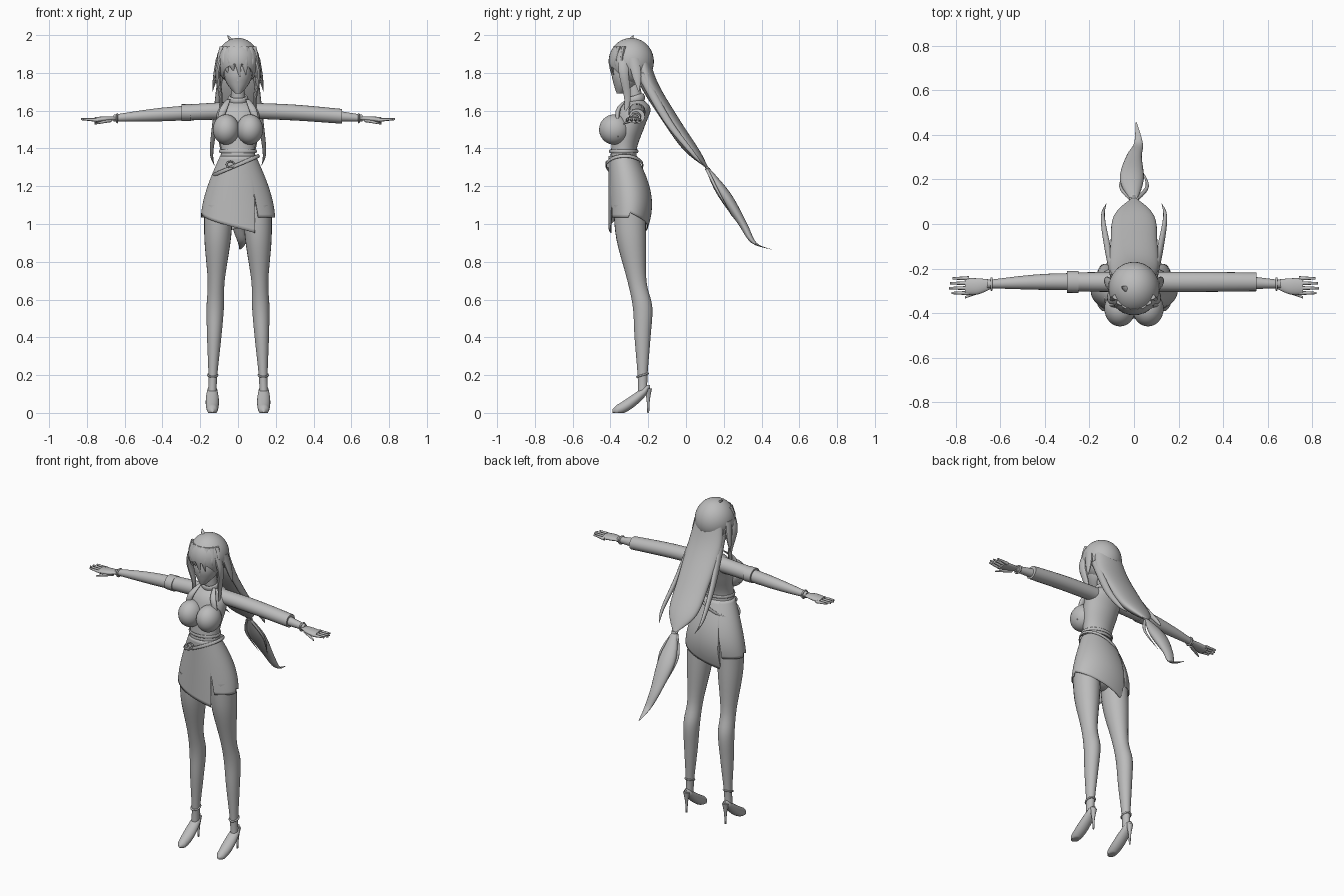
import bpy, bmesh, math
from mathutils import Vector

if "Cube" in bpy.data.objects:
    bpy.data.objects.remove(bpy.data.objects["Cube"], do_unlink=True)

level = .5
grey = bpy.data.materials.new("plain_grey")
grey.use_nodes = True
grey.diffuse_color = (level, level, level, 1)
shader = grey.node_tree.nodes["Principled BSDF"]
shader.inputs["Base Color"].default_value = grey.diffuse_color
SIDES = {"left": 1, "right": -1}


def finish(name, bm):
    bmesh.ops.recalc_face_normals(bm, faces=bm.faces[:])
    mesh = bpy.data.meshes.new(name)
    bm.to_mesh(mesh)
    bm.free()
    mesh.materials.append(grey)
    part = bpy.data.objects.new(name, mesh)
    bpy.context.collection.objects.link(part)
    bpy.ops.object.select_all(action='DESELECT')
    bpy.context.view_layer.objects.active = part
    part.select_set(True)
    bpy.ops.object.shade_smooth_by_angle(angle=math.radians(50))
    return part


def spline(stations, steps=5):
    """Smooth curve through every station."""
    curve = []
    last = len(stations) - 1
    for i in range(last):
        quad = [stations[max(0, min(last, i + k))] for k in (-1, 0, 1, 2)]
        for step in range(steps):
            t = step / steps
            curve.append([b + t * (c - a + t * (2*a - 5*b + 4*c - d + t * (3*(b - c) + d - a))) / 2
                          for a, b, c, d in zip(*quad)])
    return curve + [stations[last]]


def loft(name, axis, points, radii, squash=1, side=1, count=20):
    """Skin elliptical rings lying across an axis; nothing sinks below the ground."""
    across, along = [k for k in range(3) if k != "xyz".index(axis)]
    bm = bmesh.new()
    rings = []
    for *centre, radius in spline([(*p, r) for p, r in zip(points, radii)]):
        ring = []
        for k in range(count):
            angle = math.tau * k / count
            corner = Vector(centre)
            corner[across] += radius * math.cos(angle)
            corner[along] += radius * squash * math.sin(angle)
            corner.x *= side
            corner.z = max(corner.z, 0)
            ring.append(bm.verts.new(corner))
        rings.append(ring)
    for low, high in zip(rings, rings[1:]):
        for k in range(count):
            bm.faces.new((low[k], low[k - 1], high[k - 1], high[k]))
    bm.faces.new(rings[0])
    bm.faces.new(rings[-1])
    return finish(name, bm)


def pair(name, axis, points, radii, squash=1, count=20):
    for word, side in SIDES.items():
        loft(f"{word}_{name}", axis, points, radii, squash, side, count)


def lock(name, points, radius, squash=1, sides=SIDES):
    """Strand of hair that narrows to a point."""
    last = len(points) - 1
    radii = [radius * (1 - .95 * (i / last) ** 2) for i in range(last + 1)]
    for word, side in sides.items():
        loft(f"{word}_{name}", "z", points, radii, squash, side, count=10)


def ball(name, centre, radii, cut=None):
    bm = bmesh.new()
    bmesh.ops.create_uvsphere(bm, u_segments=32, v_segments=20, radius=1)
    bmesh.ops.scale(bm, vec=radii, verts=bm.verts)
    bmesh.ops.translate(bm, vec=centre, verts=bm.verts)
    if cut:
        bmesh.ops.bisect_plane(bm, geom=bm.verts[:] + bm.edges[:] + bm.faces[:],
                               plane_co=cut, plane_no=(0, -1, -1), clear_outer=True)
    return finish(name, bm)


def band(name, centre, width, depth, tilt=(0, 0, 0), thick=.005, height=1):
    """Elliptical strap or ring."""
    bpy.ops.mesh.primitive_torus_add(location=centre, rotation=tilt, major_segments=40, minor_segments=8,
                                     major_radius=width, minor_radius=thick)
    strap = bpy.context.object
    strap.name = name
    strap.scale = (1, depth / width, height)
    strap.data.materials.append(grey)
    bpy.ops.object.shade_smooth_by_angle(angle=math.radians(50))


# Torso, neck and head
ball("hips", (0, -.3, 1.14), (.14, .09, .12))
loft("torso", "z", [(0, -.32, 1.25), (0, -.33, 1.38), (0, -.3, 1.52), (0, -.27, 1.61), (0, -.26, 1.66)],
     [.12, .09, .11, .11, .04], squash=.75, count=32)
loft("neck", "z", [(0, -.26, 1.6), (0, -.28, 1.76)], [.04, .033])
loft("face", "z", [(0, -.35, 1.69), (0, -.32, 1.74), (0, -.31, 1.8), (0, -.3, 1.9)],
     [.015, .057, .075, .07], squash=1.1, count=28)
loft("nose", "z", [(0, -.38, 1.76), (0, -.38, 1.81)], [.01, .004], count=8)
for word, side in SIDES.items():
    ball(word + "_bust", (side * .063, -.38, 1.5), (.07, .08, .08))

# Jacket with collar, lapels, one long sleeve and one rolled sleeve
band("collar", (0, -.27, 1.66), width=.045, depth=.045, tilt=(.3, 0, 0), thick=.01, height=2)
pair("lapel", "z", [(.05, -.31, 1.66), (.08, -.36, 1.6), (.12, -.36, 1.46)], [.01, .02, .005], squash=.6)
loft("left_sleeve", "x", [(.06, -.26, 1.6), (.3, -.26, 1.59), (.55, -.26, 1.57)], [.045, .045, .042], squash=.93)
loft("right_sleeve", "x", [(.06, -.26, 1.6), (.28, -.26, 1.59)], [.046, .042], side=-1)
loft("right_cuff", "x", [(.25, -.26, 1.59), (.3, -.26, 1.59)], [.05, .049], squash=.9, side=-1)

# Arms, hands and fingers
pair("arm", "x", [(.07, -.26, 1.6), (.4, -.26, 1.58), (.66, -.27, 1.56)], [.04, .036, .018])
pair("palm", "x", [(.64, -.27, 1.56), (.7, -.28, 1.556), (.76, -.28, 1.55)], [.02, .036, .037], squash=.4)
for finger in range(4):
    y = -.31 + .022 * finger
    tip = .835 - .012 * abs(finger - 1.3)
    pair(f"finger_{finger + 1}", "x", [(.74, y, 1.55), (tip, y, 1.555)], [.01, .005], count=8)
pair("thumb", "x", [(.67, -.29, 1.55), (.76, -.33, 1.53)], [.014, .005], squash=.8, count=10)

# Legs lean outward slightly toward the foot
leg = [(1.1, -.3, .085), (.92, -.29, .078), (.7, -.26, .05), (.56, -.23, .051), (.4, -.23, .042),
       (.2, -.23, .026), (.1, -.23, .025)]
pair("leg", "z", [(.14 - .035 * z, y, z) for z, y, r in leg], [r * .9 for z, y, r in leg], squash=1.12, count=24)

# High-heeled shoes follow a rising arch
foot = .136
arch = [k / 10 for k in range(11)]
pair("shoe", "y", [(foot, -.39 + .2 * t, .01 + .13 * t ** 1.5) for t in arch],
     [.008 + .027 * math.sin(math.pi * t) ** .4 for t in arch])
pair("heel", "z", [(foot, -.2, .13), (foot, -.2, .07), (foot, -.2, 0)], [.02, .009, .005], count=12)
for word, side in SIDES.items():
    band(word + "_ankle_strap", (side * .134, -.23, .2), width=.025, depth=.03, tilt=(.3, 0, 0))
    band(word + "_bracelet", (side * .64, -.27, 1.56), width=.022, depth=.025, tilt=(0, math.pi / 2, 0))

# Wrap skirt: flat front, full seat, slanted hem, slits at front and back
WAIST = 1.36


def skirt_point(angle, z):
    drop = (WAIST - z) / .36
    width = .095 + .103 * math.sin(math.pi / 2 * min(max(drop, 0), 1))
    front, back = -.41, -.26 + .08 * math.sin(2.2 * drop)
    return (width * math.cos(angle), (front + back) / 2 + (back - front) / 2 * math.sin(angle), z)


def hem(degrees):
    turn = (degrees - 120) % 180
    if turn < 3:
        return 1.17
    return 1.035 if turn < 60 else 1.06 - .11 * (turn - 60) / 120


bm = bmesh.new()
rows, columns = 20, []
for degrees in range(0, 360, 3):
    low = hem(degrees)
    columns.append([bm.verts.new(skirt_point(math.radians(degrees), WAIST + (low - WAIST) * j / rows))
                    for j in range(rows + 1)])
for k, column in enumerate(columns):
    before = columns[k - 1]
    for j in range(rows):
        bm.faces.new((before[j], before[j + 1], column[j + 1], column[j]))
shell = finish("wrap_skirt", bm).modifiers.new("thickness", 'SOLIDIFY')
shell.thickness = .005

# Belts and buckle
band("waist_belt", (0, -.33, 1.385), width=.095, depth=.074, height=2)
band("slanted_belt", (-.01, -.325, 1.31), width=.13, depth=.096, tilt=(0, -.4, 0), height=2)
band("buckle", (-.04, -.42, 1.315), width=.02, depth=.016, tilt=(math.pi / 2, 0, 0))

# Hair: cap, long gathered back, tie and tail
ball("hair_cap", (0, -.29, 1.86), (.115, .12, .125), cut=(0, -.41, 1.85))
loft("long_hair", "z", [(0, -.24, 1.92), (0, -.2, 1.75), (0, -.08, 1.55), (0, .03, 1.39), (0, .11, 1.3)],
     [.08, .11, .105, .092, .015], squash=.45, count=32)
band("hair_tie", (0, .11, 1.3), width=.016, depth=.016, tilt=(-.6, 0, 0))
loft("hair_tail", "z", [(0, .11, 1.3), (-.01, .2, 1.16), (0, .3, 1), (.02, .36, .9), (.01, .455, .865)],
     [.014, .054, .035, .02, .003], squash=.7)
lock("tail_wisp", [(.01, .11, 1.29), (.06, .17, 1.17), (.03, .25, 1.03)], radius=.01)
lock("trailing_strand", [(.09, -.24, 1.8), (.12, -.1, 1.55), (.14, .03, 1.38), (.125, .09, 1.31)],
     radius=.016, squash=1.7)
lock("side_lock", [(.08, -.33, 1.9), (.108, -.33, 1.8), (.09, -.31, 1.66), (.095, -.33, 1.54)],
     radius=.016, squash=1.9)
lock("ear_lock", [(.1, -.28, 1.88), (.12, -.26, 1.78), (.135, -.25, 1.7)], radius=.016, squash=2)

# Fringe of pointed locks around the forehead, and one stray lock on top
for k in range(7):
    angle = math.radians(21 * (k - 3))
    x, y = .1 * math.sin(angle), -.11 * math.cos(angle)
    tip = 1.775 + .015 * (k % 3)
    lock(f"fringe_{k + 1}", [(x * .8, y * .75 - .29, 1.94), (x, y - .29, 1.86), (x * .9 + .01, y - .28, tip)],
         radius=.026, squash=.5, sides={"front": 1})
lock("stray_lock", [(-.01, -.3, 1.96), (-.04, -.29, 1.98), (-.055, -.28, 2)], radius=.015, sides={"top": 1})
